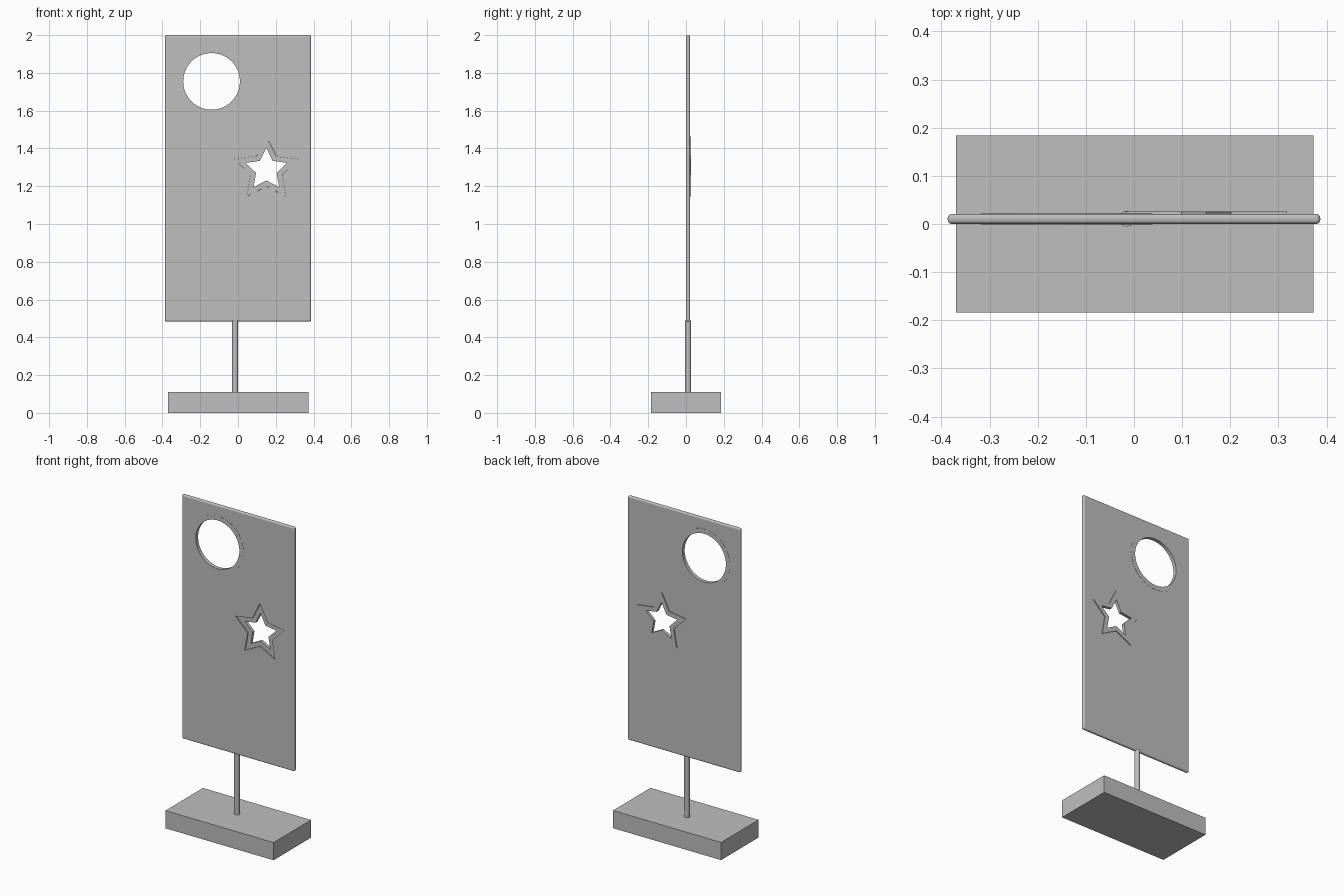
import bpy, bmesh
from math import sin, cos, pi

cube = bpy.data.objects.get("Cube")
if cube:
    bpy.data.objects.remove(cube, do_unlink=True)

grey = bpy.data.materials.new("plain grey")
grey.use_nodes = True
colour = (0.52, 0.52, 0.52, 1)
grey.diffuse_color = colour
grey.node_tree.nodes["Principled BSDF"].inputs["Base Color"].default_value = colour


def make_object(name, bm):
    bmesh.ops.recalc_face_normals(bm, faces=bm.faces)
    mesh = bpy.data.meshes.new(name)
    bm.to_mesh(mesh)
    bm.free()
    mesh.materials.append(grey)
    obj = bpy.data.objects.new(name, mesh)
    bpy.context.collection.objects.link(obj)
    return obj


def box(name, x, y, z):
    """Box from (low, high) pairs."""
    bm = bmesh.new()
    bmesh.ops.create_cube(bm, size=1)
    for v in bm.verts:
        v.co = [(lo + hi) / 2 + c * (hi - lo) for c, (lo, hi) in zip(v.co, (x, y, z))]
    return make_object(name, bm)


def circle(cx, cz, r, n=64):
    return [(cx + r * sin(2 * pi * i / n), cz + r * cos(2 * pi * i / n)) for i in range(n)]


def star(cx, cz, r):
    radii = (r, r * 0.5)
    return [(cx + radii[i % 2] * sin(pi * i / 5), cz + radii[i % 2] * cos(pi * i / 5))
            for i in range(10)]


def prism(name, outer, y0, y1, inner=None):
    """Extrude an outline along y, solid or with a matching hole."""
    bm = bmesh.new()

    def loop(points, y):
        return [bm.verts.new((x, y, z)) for x, z in points]

    def strip(a, b):
        for i in range(len(a)):
            j = (i + 1) % len(a)
            bm.faces.new((a[i], a[j], b[j], b[i]))

    front, back = loop(outer, y0), loop(outer, y1)
    strip(front, back)
    if inner:
        hole_front, hole_back = loop(inner, y0), loop(inner, y1)
        strip(hole_front, hole_back)
        strip(front, hole_front)
        strip(back, hole_back)
    else:
        bm.faces.new(front)
        bm.faces.new(back)
    return make_object(name, bm)


# Base block
box("base", (-0.37, 0.373), (-0.184, 0.184), (0, 0.11))

# Round pole
bpy.ops.mesh.primitive_cylinder_add(vertices=24, radius=0.016, depth=0.39,
                                    location=(-0.015, 0.011, 0.295))
pole = bpy.context.object
pole.name = "pole"
pole.data.materials.append(grey)
bpy.ops.object.shade_smooth_by_angle()

# Panel with a rounded rim, then the two openings
panel = box("panel", (-0.387, 0.387), (0, 0.021), (0.483, 2.0))
rim = panel.modifiers.new("rounded rim", "BEVEL")
rim.width = 0.009
rim.segments = 4

hole_centre = (-0.14, 1.755)
star_centre = (0.15, 1.288)
cutters = [
    prism("round_cutter", circle(*hole_centre, 0.15), -0.1, 0.1),
    prism("star_cutter", star(*star_centre, 0.177), -0.1, 0.1),
]
for cutter in cutters:
    cut = panel.modifiers.new(cutter.name, "BOOLEAN")
    cut.operation = "DIFFERENCE"
    cut.solver = "EXACT"
    cut.object = cutter
    cutter.hide_render = True
    cutter.hide_set(True)

# Nearly flush washer around the round opening
prism("round_trim", circle(*hole_centre, 0.178), -0.001, 0.022,
      circle(*hole_centre, 0.15))

# Star frame set back in its opening and standing proud behind
prism("star_frame", star(*star_centre, 0.176), 0.007, 0.026,
      star(*star_centre, 0.115))
